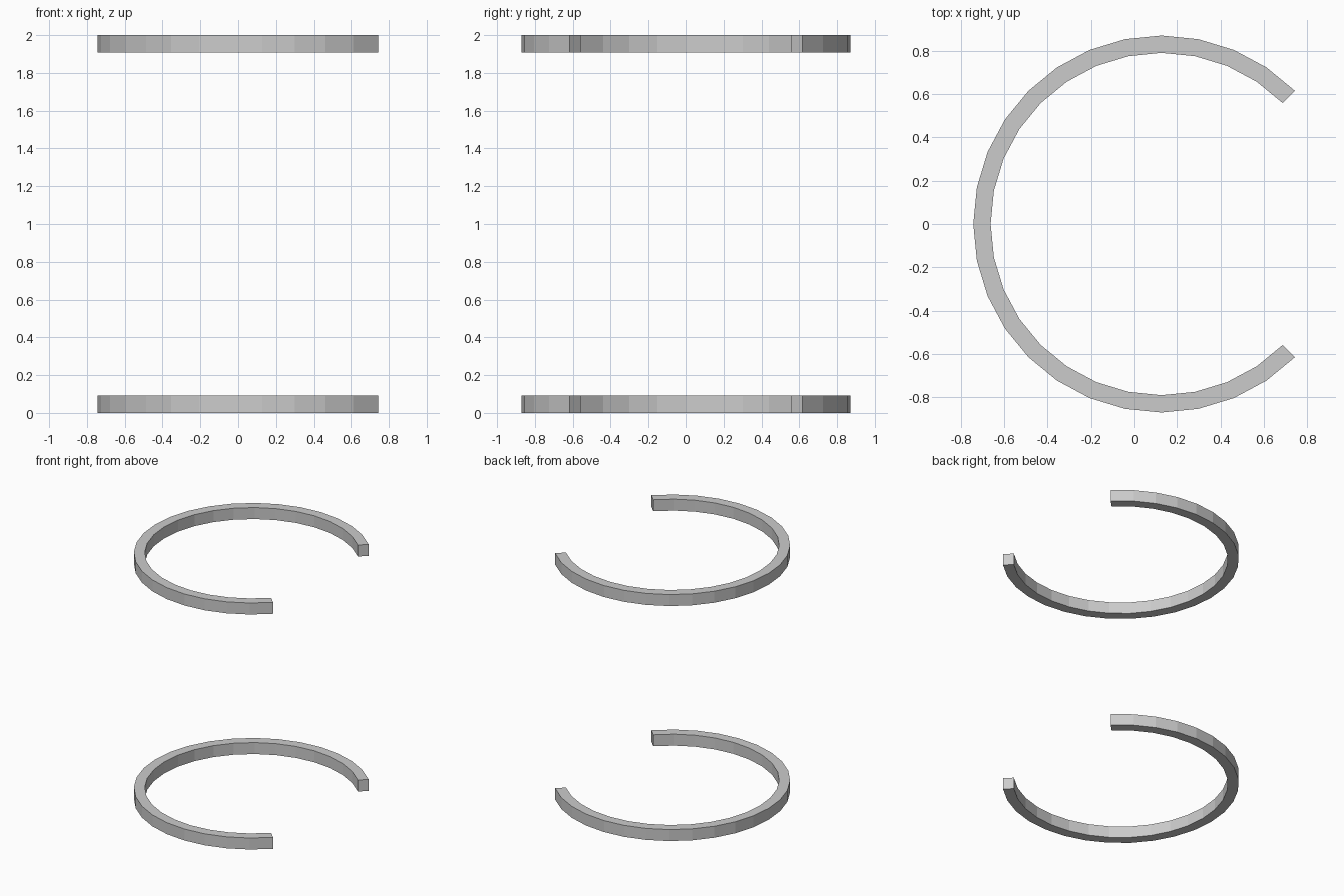
import bpy, bmesh, math

if "Cube" in bpy.data.objects:
    bpy.data.objects.remove(bpy.data.objects["Cube"])

CX, R_OUT, R_IN, H, SEGS = 0.128, 0.871, 0.791, 0.093, 24


def open_ring(name, z0):
    """C-shaped ring with a rectangular section, open for 90 degrees towards +x."""
    bm = bmesh.new()
    section = [(R_IN, z0), (R_OUT, z0), (R_OUT, z0 + H), (R_IN, z0 + H)]
    loops = []
    for i in range(SEGS + 1):
        a = math.radians(45 + 270 * i / SEGS)
        loops.append([bm.verts.new((CX + r * math.cos(a), r * math.sin(a), z))
                      for r, z in section])
    for a, b in zip(loops, loops[1:]):
        for k in range(4):
            n = (k + 1) % 4
            bm.faces.new((a[k], a[n], b[n], b[k]))
    # end caps
    bm.faces.new(loops[0])
    bm.faces.new(loops[-1])
    bmesh.ops.recalc_face_normals(bm, faces=bm.faces[:])
    mesh = bpy.data.meshes.new(name)
    bm.to_mesh(mesh)
    bm.free()
    bpy.context.collection.objects.link(bpy.data.objects.new(name, mesh))


# Two identical rings, one on the ground and one at the top
open_ring("lower_ring", 0.0)
open_ring("upper_ring", 2.0 - H)
